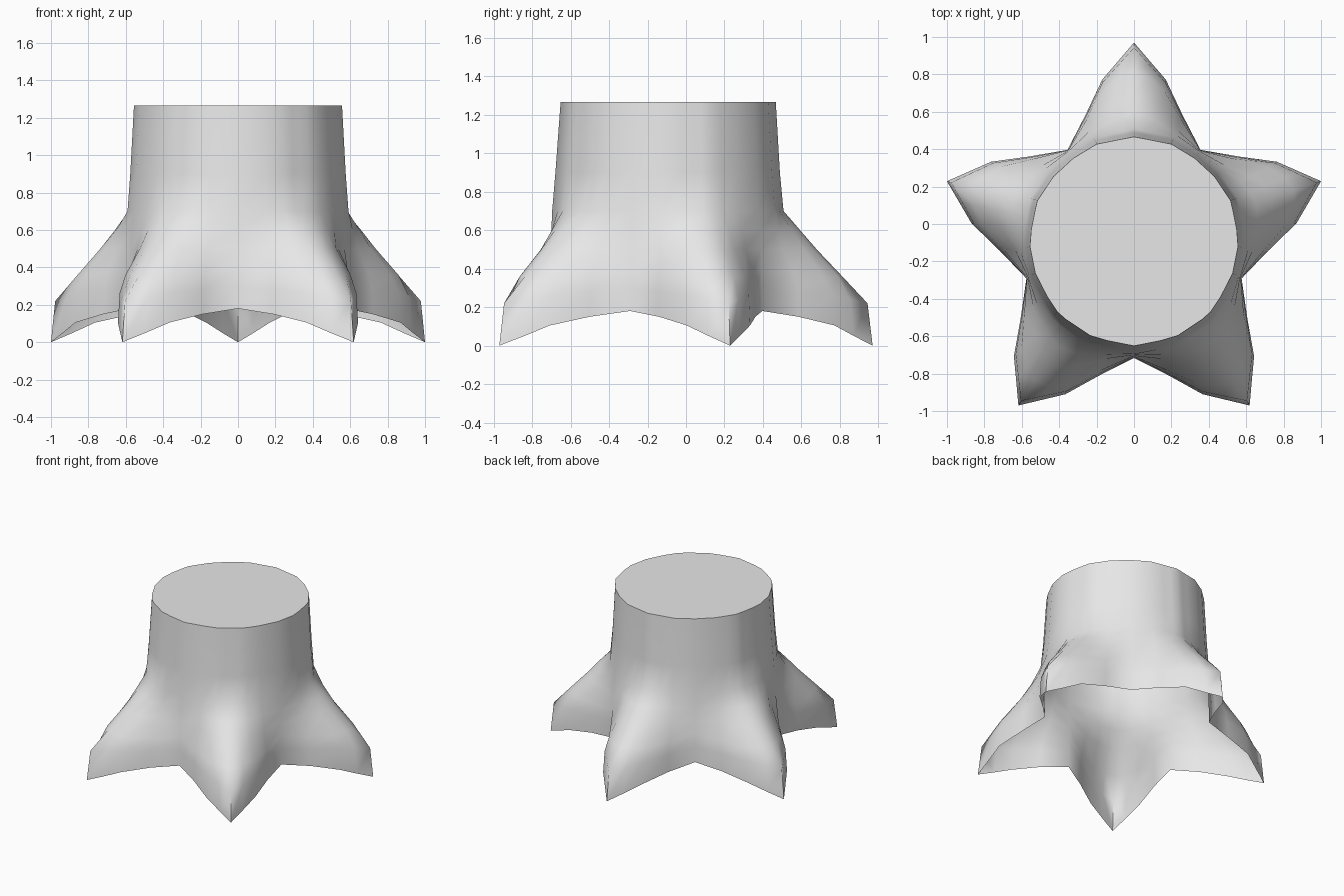
import bpy
import bmesh
from math import radians, degrees, sin, cos

cube = bpy.data.objects.get("Cube")
if cube:
    bpy.data.objects.remove(cube, do_unlink=True)

HEIGHT = 1.265
ROOTS = 5
SIDES = 16

# Angles from the ridge of a root to the valley beside it
half = [0, 5, 11.2, 21, 36]
columns = [(a, i) for i, a in enumerate(half)]
columns += [(72 - half[i], i) for i in (3, 2, 1)]

# Each ring: radii and heights from ridge to valley
rings = [
    ([1.0515, .96, .875, .722, .605], [0, .05, .105, .15, .18]),
    ([1.028, .942, .862, .715, .603], [.22, .24, .265, .28, .30]),
    ([.90, .88, .82, .70, .602], [.36, .36, .36, .37, .40]),
    ([.77, .755, .715, .64, .60], [.50] * 5),
    ([.685, .675, .655, .615, .597], [.60] * 5),
    ([.60, .60, .60, .597, .595], [.70] * 5),
    ([.582] * 5, [.90] * 5),
    ([.562] * 5, [HEIGHT] * 5),
]


def faceted(angle):
    """Radius factor that turns a circle into a regular polygon."""
    step = 360 / SIDES
    return cos(radians(step / 2)) / cos(radians(angle % step - step / 2))


def place(angle, radius, z):
    t = z / HEIGHT
    if z >= .7:
        radius *= faceted(angle)
    a = radians(angle)
    return (radius * cos(a),
            radius * sin(a) * (1.02 - .025 * t) - .1025 + .01 * t, z)


# Trunk with flared roots, open below
bm = bmesh.new()
loops = []
for radii, heights in rings:
    loops.append([bm.verts.new(place(90 + 72 * k + a, radii[i], heights[i]))
                  for k in range(ROOTS) for a, i in columns])
count = len(loops[0])
for low, high in zip(loops, loops[1:]):
    for j in range(count):
        n = (j + 1) % count
        bm.faces.new((low[j], low[n], high[n], high[j]))

# Flat cut top
bm.faces.new(loops[-1])

mesh = bpy.data.meshes.new("tree_stump")
bm.to_mesh(mesh)
bm.free()
stump = bpy.data.objects.new("tree_stump", mesh)
bpy.context.collection.objects.link(stump)

# Plain grey
grey = bpy.data.materials.new("light_grey")
grey.use_nodes = True
colour = (.8, .8, .8, 1)
grey.diffuse_color = colour
grey.node_tree.nodes["Principled BSDF"].inputs["Base Color"].default_value = colour
mesh.materials.append(grey)

bpy.ops.object.select_all(action='DESELECT')
stump.select_set(True)
bpy.context.view_layer.objects.active = stump
bpy.ops.object.shade_smooth_by_angle(angle=radians(60))
